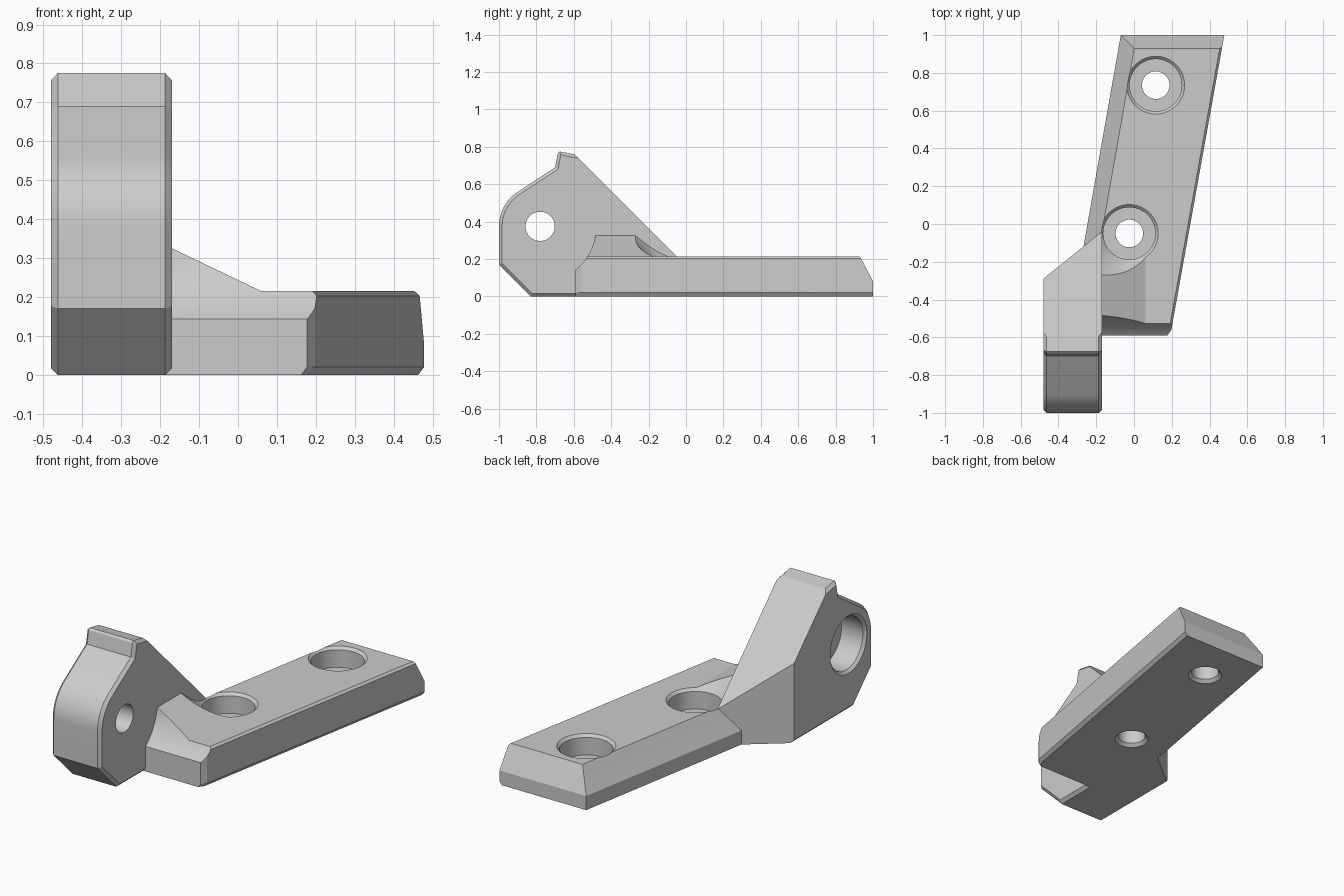
import bpy, bmesh, math
from mathutils import Vector, Matrix

old = bpy.data.objects.get("Cube")
if old:
    bpy.data.objects.remove(old, do_unlink=True)

grey = bpy.data.materials.new("plain grey")
grey.use_nodes = True
grey.diffuse_color = (0.6, 0.6, 0.6, 1)
grey.node_tree.nodes["Principled BSDF"].inputs["Base Color"].default_value = (0.6, 0.6, 0.6, 1)


def make_object(name, bm):
    bmesh.ops.recalc_face_normals(bm, faces=bm.faces[:])
    mesh = bpy.data.meshes.new(name)
    bm.to_mesh(mesh)
    bm.free()
    mesh.materials.append(grey)
    obj = bpy.data.objects.new(name, mesh)
    bpy.context.collection.objects.link(obj)
    return obj


def loft(rings):
    """Closed solid through equal-sized rings of points."""
    bm = bmesh.new()
    loops = [[bm.verts.new(p) for p in ring] for ring in rings]
    n = len(loops[0])
    for low, high in zip(loops, loops[1:]):
        for i in range(n):
            j = (i + 1) % n
            bm.faces.new((low[i], low[j], high[j], high[i]))
    bm.faces.new(loops[0][::-1])
    bm.faces.new(loops[-1])
    bmesh.ops.recalc_face_normals(bm, faces=bm.faces[:])
    return bm


def turned(name, profile, matrix, steps=64):
    """Round solid from (radius, height) pairs along the local z axis."""
    angles = [math.tau * i / steps for i in range(steps)]
    bm = loft([[matrix @ Vector((r * math.cos(a), r * math.sin(a), h)) for a in angles]
               for r, h in profile])
    return make_object(name, bm)


def combine(target, tool, operation):
    mod = target.modifiers.new("boolean", "BOOLEAN")
    mod.operation = operation
    mod.solver = "EXACT"
    mod.object = tool
    bpy.context.view_layer.update()
    result = bpy.data.meshes.new_from_object(
        target.evaluated_get(bpy.context.evaluated_depsgraph_get()))
    target.modifiers.clear()
    target.data = result
    bpy.data.objects.remove(tool, do_unlink=True)


# Slanted base plate with leaning left and back sides
SLANT = math.tan(math.radians(10))
FRONT, TOP = -0.59, 0.215


def base_ring(z, lean, trim):
    def left(y):
        return -0.07 + (y - 1) * SLANT + lean * 1.2

    def right(y):
        return 0.478 + (y - 1) * SLANT - trim
    back = 1 - lean
    plan = [(left(back), back), (left(FRONT), FRONT), (right(FRONT) - 0.02, FRONT),
            (right(FRONT), FRONT + 0.03), (right(back), back)]
    return [(x, y, z) for x, y in plan]


bracket = make_object("bracket", loft([
    base_ring(0, 0, 0.015), base_ring(0.02, 0, 0), base_ring(0.08, 0, 0),
    base_ring(0.203, 0.064, 0), base_ring(TOP, 0.07, 0.012)]))

# Sloping gusset between the plate and the ear
gusset_profile = [(-0.18, 0.1), (0.06, 0.1), (0.06, TOP), (-0.17, 0.325), (-0.18, 0.325)]
gusset = make_object("gusset", loft([[(x, y, z) for x, z in gusset_profile]
                                     for y in (FRONT, -0.1)]))
combine(bracket, gusset, "UNION")

# Round clearance around the pivot
PIVOT_Y, PIVOT_Z = -0.78, 0.375
along_x = Matrix.Translation((0, PIVOT_Y, PIVOT_Z)) @ Matrix.Rotation(math.pi / 2, 4, "Y")
combine(bracket, turned("pivot_clearance", [(0.3, -0.45), (0.3, 0.6)], along_x, 96), "DIFFERENCE")

# Screw holes with counterbores and flared mouths
screw = [(0.105, -0.015), (0.073, 0.017), (0.073, 0.1), (0.138, 0.1), (0.138, 0.2), (0.353, 0.415)]
for x, y in ((-0.025, -0.05), (0.115, 0.735)):
    combine(bracket, turned("screw_cutter", screw, Matrix.Translation((x, y, 0))), "DIFFERENCE")

# Upright ear with rounded front and hooked tip
ear_profile = [(-0.83, 0), (-1, 0.17)]
for i in range(13):
    a = math.radians(180 - 56 * i / 12)
    ear_profile.append((PIVOT_Y + 0.22 * math.cos(a), PIVOT_Z + 0.22 * math.sin(a)))
ear_profile += [(-0.70, 0.69), (-0.685, 0.765), (-0.675, 0.775), (-0.595, 0.76),
                (-0.05, TOP), (-0.03, 0.195), (-0.03, 0)]
EAR_RIGHT, EAR_LEFT = -0.48, -0.17
bm = loft([[(x, y, z) for y, z in ear_profile] for x in (EAR_RIGHT, EAR_LEFT)])

# Chamfer the front and bottom rims
rim = []
for e in bm.edges:
    a, b = e.verts
    mid = (a.co + b.co) / 2
    if abs(a.co.x - b.co.x) < 0.001 and (mid.y < -0.5 or (mid.z < 0.01 and mid.y < -0.2)):
        rim.append(e)
bmesh.ops.bevel(bm, geom=rim, offset=0.018, segments=1, affect="EDGES", clamp_overlap=True)

# Diagonal trim at the rear corner
bmesh.ops.bisect_plane(bm, geom=bm.verts[:] + bm.edges[:] + bm.faces[:],
                       plane_co=(EAR_RIGHT, -0.29, 0), plane_no=(-0.25, 0.31, 0),
                       clear_outer=True)
bmesh.ops.holes_fill(bm, edges=[e for e in bm.edges if e.is_boundary], sides=0)
ear = make_object("ear", bm)
combine(bracket, ear, "UNION")

# Pivot hole with a wide recess on the outer face
pivot = [(0.185, -0.5), (0.15, -0.465), (0.15, -0.33), (0.078, -0.33), (0.078, -0.1)]
combine(bracket, turned("pivot_cutter", pivot, along_x), "DIFFERENCE")

# Finish: one colour, smooth curves with sharp edges
bracket.data.materials.clear()
bracket.data.materials.append(grey)
for face in bracket.data.polygons:
    face.material_index = 0
bpy.ops.object.select_all(action="DESELECT")
bracket.select_set(True)
bpy.context.view_layer.objects.active = bracket
bpy.ops.object.shade_smooth_by_angle(angle=math.radians(20))
